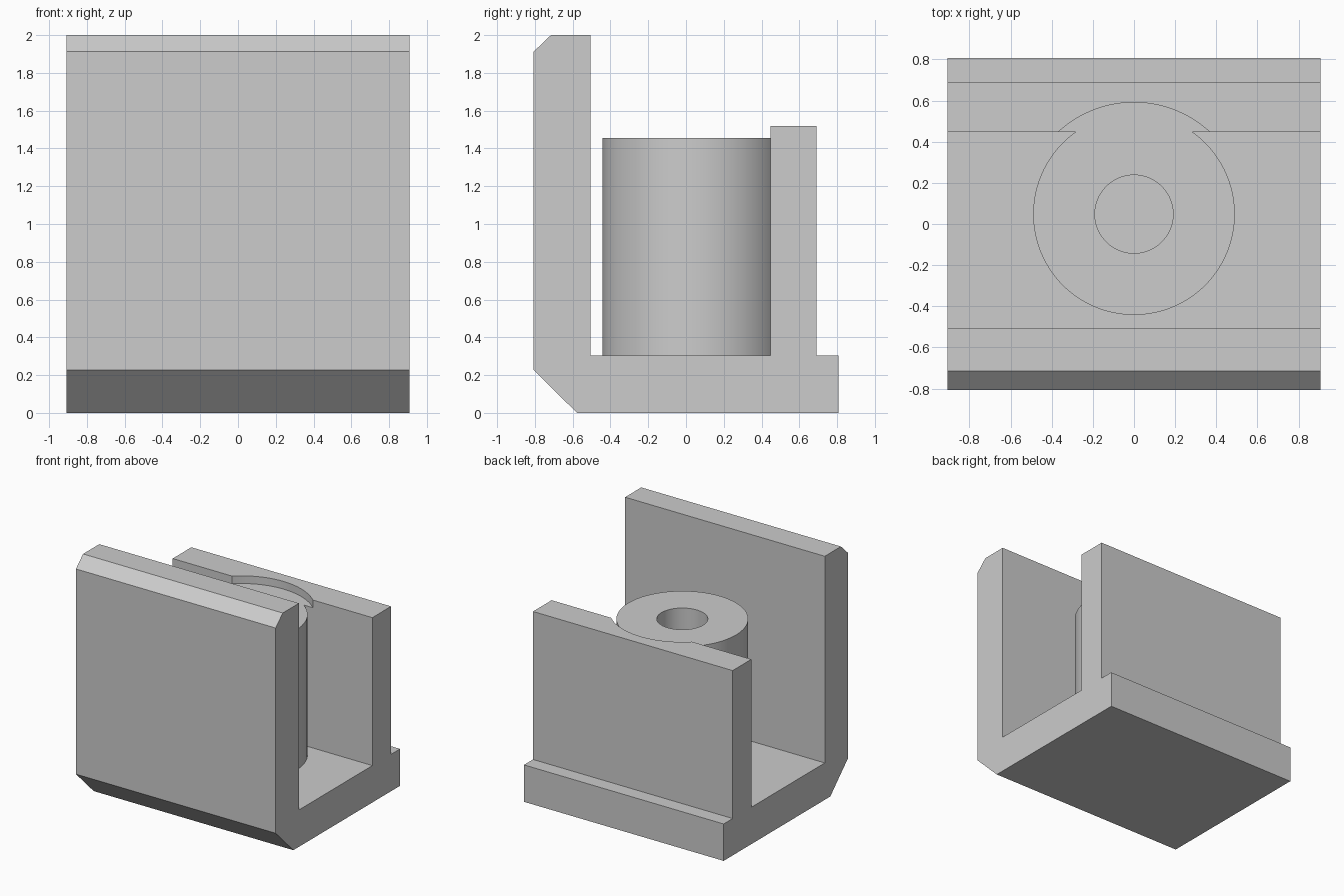
import bpy
import bmesh
import math

if "Cube" in bpy.data.objects:
    bpy.data.objects.remove(bpy.data.objects["Cube"], do_unlink=True)

HALF_WIDTH = 0.907
FLOOR = 0.303
BOSS_TOP = 1.455
AXIS_Y = 0.048

# One plain grey for the whole part
grey = bpy.data.materials.new("plain grey")
color = (0.604, 0.604, 0.604, 1.0)
grey.diffuse_color = color
grey.use_nodes = True
grey.node_tree.nodes["Principled BSDF"].inputs["Base Color"].default_value = color


def add_object(name, bm):
    bmesh.ops.recalc_face_normals(bm, faces=bm.faces[:])
    mesh = bpy.data.meshes.new(name)
    bm.to_mesh(mesh)
    bm.free()
    mesh.materials.append(grey)
    obj = bpy.data.objects.new(name, mesh)
    bpy.context.collection.objects.link(obj)
    return obj


def extruded_profile(name, points):
    bm = bmesh.new()
    face = bm.faces.new([bm.verts.new((-HALF_WIDTH, y, z)) for y, z in points])
    side = bmesh.ops.extrude_face_region(bm, geom=[face])
    moved = [v for v in side["geom"] if isinstance(v, bmesh.types.BMVert)]
    bmesh.ops.translate(bm, verts=moved, vec=(2 * HALF_WIDTH, 0, 0))
    return add_object(name, bm)


def cylinder(name, radius, bottom, top):
    bm = bmesh.new()
    bmesh.ops.create_cone(bm, cap_ends=True, segments=96, radius1=radius,
                          radius2=radius, depth=top - bottom)
    bmesh.ops.translate(bm, verts=bm.verts[:], vec=(0, AXIS_Y, (top + bottom) / 2))
    return add_object(name, bm)


def combine(target, tool, operation):
    tool.hide_render = True
    mod = target.modifiers.new(tool.name, "BOOLEAN")
    mod.operation = operation
    mod.solver = "EXACT"
    mod.object = tool
    bpy.context.view_layer.objects.active = target
    bpy.ops.object.modifier_apply(modifier=mod.name)
    bpy.data.objects.remove(tool, do_unlink=True)


# Channel: tall chamfered front wall, floor, lower back wall and rear ledge
channel = extruded_profile("channel_bracket", [
    (-0.577, 0), (0.807, 0), (0.807, FLOOR), (0.69, FLOOR),
    (0.69, 1.518), (0.448, 1.518), (0.448, FLOOR), (-0.505, FLOOR),
    (-0.505, 2), (-0.715, 2), (-0.807, 1.912), (-0.807, 0.227),
])

# Round clearance in the back wall, then the boss and its blind bore
combine(channel, cylinder("recess", 0.543, BOSS_TOP, 1.7), "DIFFERENCE")
combine(channel, cylinder("boss", 0.49, FLOOR - 0.1, BOSS_TOP), "UNION")
combine(channel, cylinder("bore", 0.19, FLOOR, 1.7), "DIFFERENCE")

# Smooth round surfaces, crisp edges elsewhere
bpy.ops.object.select_all(action="DESELECT")
channel.select_set(True)
bpy.context.view_layer.objects.active = channel
bpy.ops.object.shade_smooth_by_angle(angle=math.radians(30))
